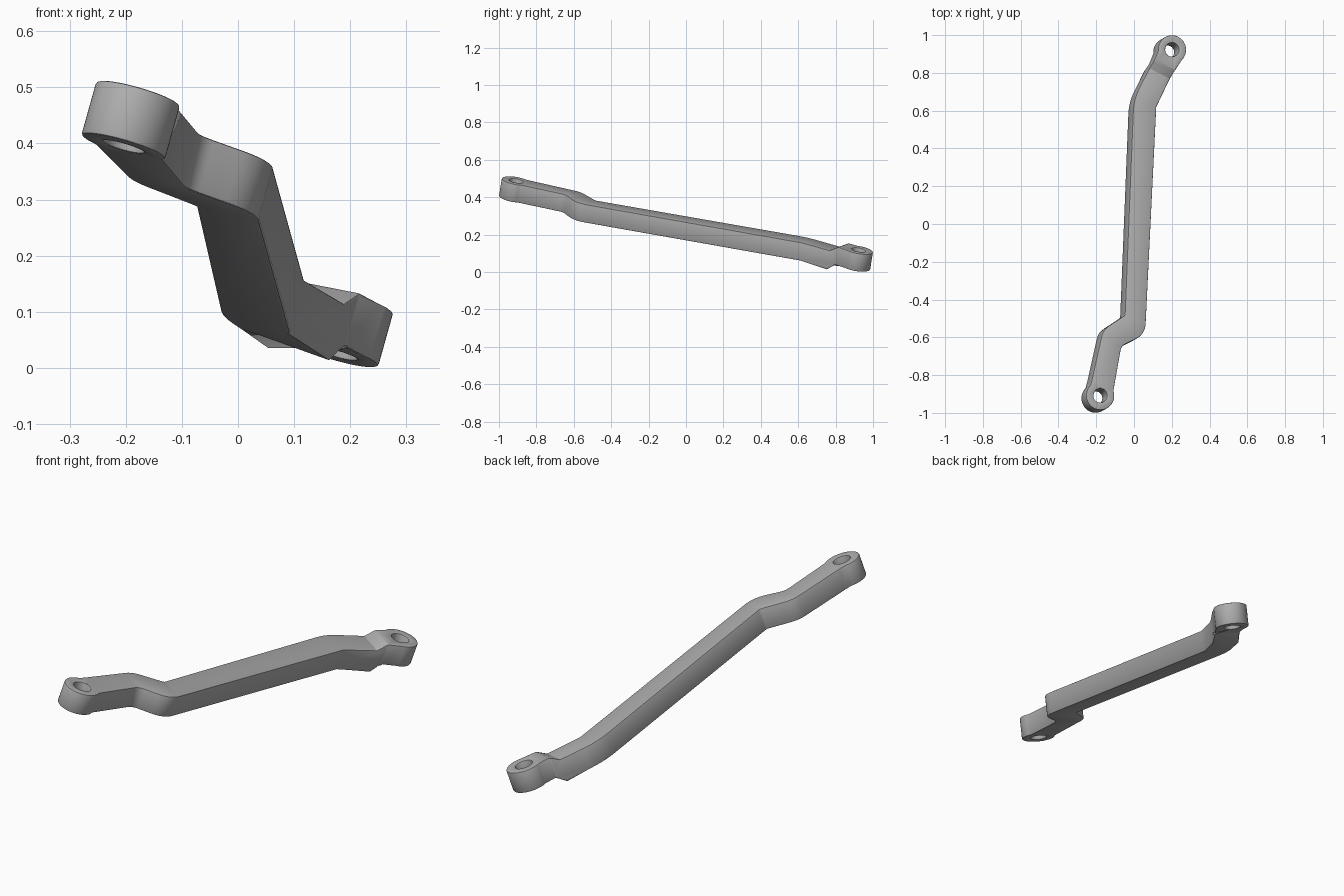
import bpy
import bmesh
from math import sin, cos, radians, tan
from mathutils import Vector

cube = bpy.data.objects.get("Cube")
if cube:
    bpy.data.objects.remove(cube)

THICKNESS = 0.1
EYE_RADIUS, HOLE_RADIUS = 0.0775, 0.037
NEAR_EYE, FAR_EYE = Vector((-0.178, -0.908)), Vector((0.193, 0.918))
NORMAL = Vector((0.28, 0.163, 1)).normalized()   # the link lies in a tilted plane
HEIGHT = 0.296
STEP_DIRECTION = Vector((0.46, 0.89))            # the far end steps up along this
STEP_START, STEP_END, STEP_RISE = 0.768, 0.815, 0.034


def arc(center, radius, start, end, steps):
    """Points of a circle lying in the tilted plane, as seen from above."""
    points = []
    for i in range(steps + 1):
        a = radians(start + (end - start) * i / steps)
        points.append(center + Vector((cos(a) * 0.963, sin(a) * 0.987)) * radius)
    return points


def rounded(corners, first, last):
    """Round the inner corners (x, y, radius) of an open path."""
    pts = [first] + [Vector(c[:2]) for c in corners] + [last]
    path = []
    for i, (x, y, r) in enumerate(corners, 1):
        p = pts[i]
        if r == 0:
            path.append(p)
            continue
        d0, d1 = (pts[i - 1] - p).normalized(), (pts[i + 1] - p).normalized()
        cut = r / tan(d0.angle(d1) / 2)
        a, b = p + d0 * cut, p + d1 * cut
        for k in range(9):
            t = k / 8
            path.append(a * (1 - t) ** 2 + p * 2 * t * (1 - t) + b * t * t)
    return path


# Outline: near eye, right edge, far eye, left edge
near_arc = arc(NEAR_EYE, EYE_RADIUS, 135, 380, 36)
far_arc = arc(FAR_EYE, EYE_RADIUS, -45, 185, 36)
right_edge = rounded([(-0.066, -0.645, 0.05), (0.06, -0.585, 0.10), (0.119, 0.62, 0),
                      (0.207, 0.805, 0.03)], near_arc[-1], far_arc[0])
left_edge = rounded([(0.096, 0.855, 0.02), (-0.002, 0.66, 0.30), (-0.048, -0.483, 0.02),
                     (-0.164, -0.56, 0.09), (-0.222, -0.82, 0.03)], far_arc[-1], near_arc[0])
outline = near_arc + right_edge + far_arc + left_edge
holes = [arc(c, HOLE_RADIUS, 0, 350, 35) for c in (NEAR_EYE, FAR_EYE)]

bm = bmesh.new()
for loop in [outline] + holes:
    verts = [bm.verts.new((p.x, p.y, 0)) for p in loop]
    for a, b in zip(verts, verts[1:] + verts[:1]):
        bm.edges.new((a, b))
bmesh.ops.triangle_fill(bm, edges=bm.edges[:], use_beauty=True, normal=(0, 0, 1))

# Cut the step lines, then give the plate its thickness
for distance in (STEP_START, STEP_END):
    bmesh.ops.bisect_plane(bm, geom=bm.verts[:] + bm.edges[:] + bm.faces[:], dist=0.0005,
                           plane_co=(STEP_DIRECTION * distance).to_3d(),
                           plane_no=STEP_DIRECTION.to_3d())
extruded = bmesh.ops.extrude_face_region(bm, geom=bm.faces[:], use_keep_orig=True)
lower = [v for v in extruded["geom"] if isinstance(v, bmesh.types.BMVert)]
bmesh.ops.translate(bm, verts=lower, vec=(0, 0, -THICKNESS))

# Lay it in the tilted plane with the raised far end
for v in bm.verts:
    x, y, depth = v.co
    along = Vector((x, y)).dot(STEP_DIRECTION)
    rise = min(max((along - STEP_START) / (STEP_END - STEP_START), 0), 1) * STEP_RISE
    on_plane = Vector((x, y, HEIGHT - (NORMAL.x * x + NORMAL.y * y) / NORMAL.z))
    v.co = on_plane + NORMAL * (depth + rise)
bmesh.ops.dissolve_limit(bm, angle_limit=radians(1), verts=bm.verts[:], edges=bm.edges[:])
bmesh.ops.recalc_face_normals(bm, faces=bm.faces[:])

# Rest the lowest point on the ground
lowest = min(v.co.z for v in bm.verts)
bmesh.ops.translate(bm, verts=bm.verts[:], vec=(0, 0, -lowest))

mesh = bpy.data.meshes.new("link_arm")
bm.to_mesh(mesh)
bm.free()
link = bpy.data.objects.new("link_arm", mesh)
bpy.context.collection.objects.link(link)

# Plain grey metal
grey = bpy.data.materials.new("grey_metal")
grey.use_nodes = True
color = (0.42, 0.42, 0.42, 1)
grey.diffuse_color = color
grey.node_tree.nodes["Principled BSDF"].inputs["Base Color"].default_value = color
mesh.materials.append(grey)

# Small rounded rims
bevel = link.modifiers.new("rim", 'BEVEL')
bevel.width = 0.005
bevel.segments = 2
bevel.limit_method = 'ANGLE'
bevel.angle_limit = radians(60)
bevel.use_clamp_overlap = False

bpy.context.view_layer.objects.active = link
link.select_set(True)
bpy.ops.object.modifier_apply(modifier=bevel.name)
bpy.ops.object.shade_smooth_by_angle(angle=radians(30))
